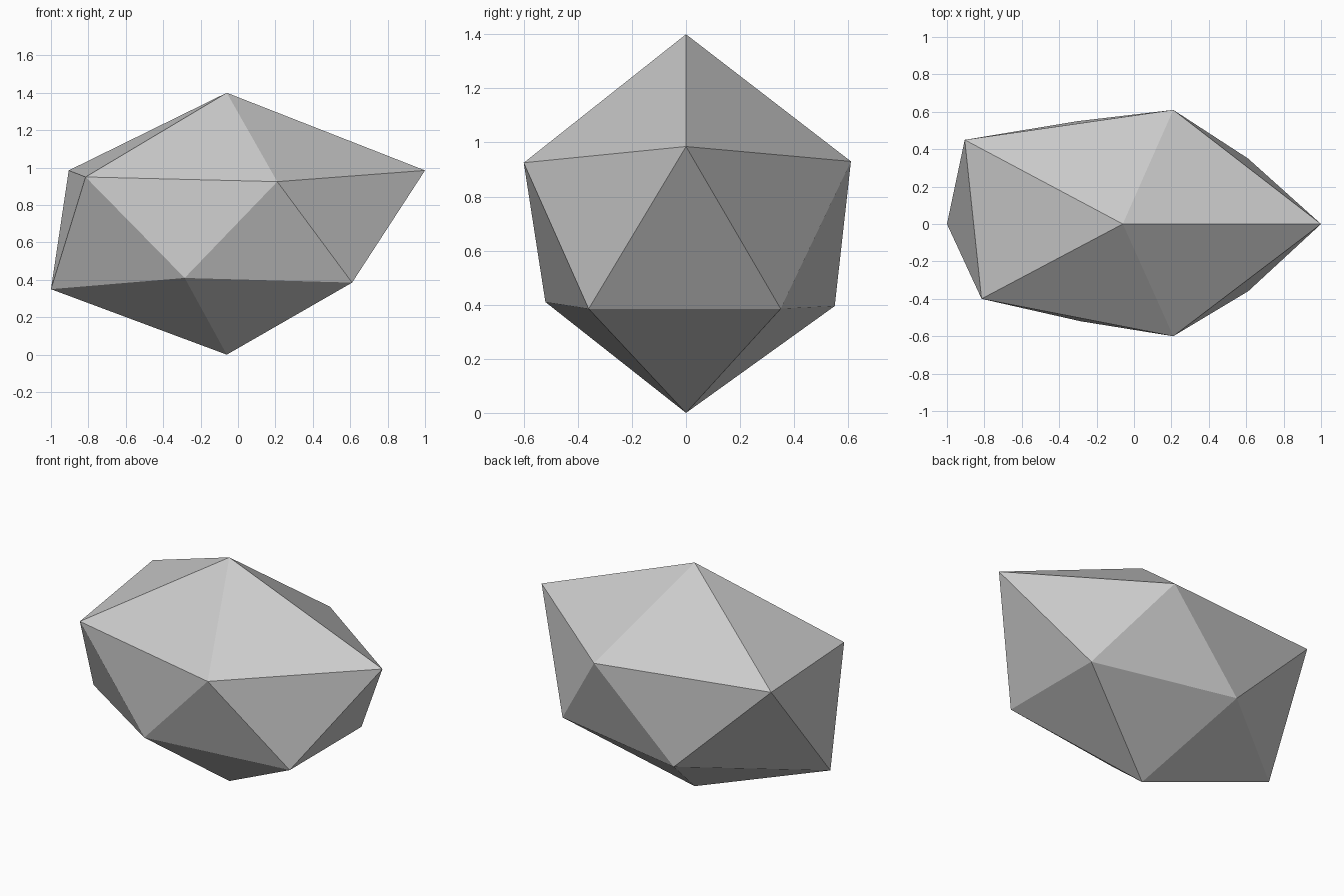
import bpy
import bmesh

# Remove the default cube
cube = bpy.data.objects.get("Cube")
if cube:
    bpy.data.objects.remove(cube, do_unlink=True)

# Plain grey stone
stone = bpy.data.materials.new("stone_grey")
stone.use_nodes = True
grey = (0.6, 0.6, 0.6, 1)
stone.diffuse_color = grey
stone.node_tree.nodes["Principled BSDF"].inputs["Base Color"].default_value = grey

# Twenty-sided rock: two poles and two staggered five-point rings
POLE_X = -0.06
UPPER = [(1.0, 0, 0.985), (0.21, 0.61, 0.93), (-0.905, 0.45, 0.985),
         (-0.815, -0.4, 0.95), (0.21, -0.6, 0.925)]
LOWER = [(0.61, 0.35, 0.385), (-0.3, 0.55, 0.395), (-1.0, 0, 0.35),
         (-0.285, -0.52, 0.41), (0.61, -0.36, 0.385)]

bm = bmesh.new()
top = bm.verts.new((POLE_X, 0, 1.4))
bottom = bm.verts.new((POLE_X, 0, 0))
upper = [bm.verts.new(p) for p in UPPER]
lower = [bm.verts.new(p) for p in LOWER]

# Caps and the zigzag band between the rings
for i in range(len(upper)):
    j = (i + 1) % len(upper)
    bm.faces.new((top, upper[i], upper[j]))
    bm.faces.new((upper[i], lower[i], upper[j]))
    bm.faces.new((lower[i], lower[j], upper[j]))
    bm.faces.new((bottom, lower[j], lower[i]))
bmesh.ops.recalc_face_normals(bm, faces=bm.faces)

mesh = bpy.data.meshes.new("rock")
bm.to_mesh(mesh)
bm.free()
mesh.materials.append(stone)
rock = bpy.data.objects.new("rock", mesh)
bpy.context.collection.objects.link(rock)
